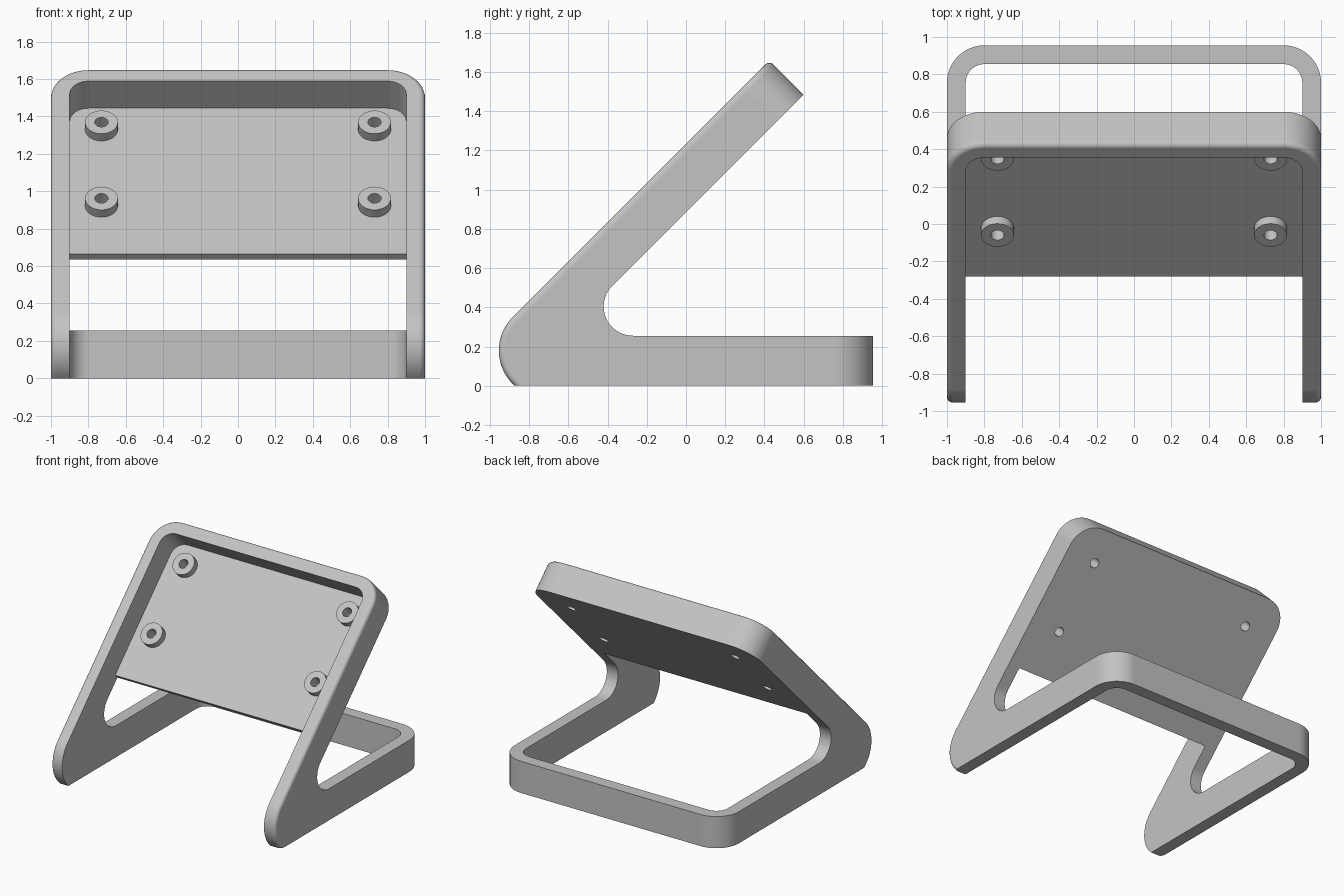
import bpy, bmesh
from math import pi, cos, sin, radians, sqrt
from mathutils import Matrix, Vector

if "Cube" in bpy.data.objects:
    bpy.data.objects.remove(bpy.data.objects["Cube"])

TILT = Matrix.Rotation(pi / 4, 4, 'X')   # local y runs up the slope, local z out of it
FLAT = Matrix.Identity(4)
WALL = 0.1

grey = bpy.data.materials.new("light_grey")
grey.use_nodes = True
grey.diffuse_color = (0.55, 0.55, 0.55, 1)
grey.node_tree.nodes["Principled BSDF"].inputs["Base Color"].default_value = grey.diffuse_color


def finish(name, bm):
    bmesh.ops.recalc_face_normals(bm, faces=bm.faces)
    mesh = bpy.data.meshes.new(name)
    bm.to_mesh(mesh)
    bm.free()
    mesh.materials.append(grey)
    obj = bpy.data.objects.new(name, mesh)
    bpy.context.collection.objects.link(obj)
    return obj


def extrude(bm, points, offset):
    face = bm.faces.new([bm.verts.new(p) for p in points])
    new = bmesh.ops.extrude_face_region(bm, geom=[face])["geom"]
    bmesh.ops.translate(bm, vec=offset, verts=[v for v in new if isinstance(v, bmesh.types.BMVert)])
    bmesh.ops.recalc_face_normals(bm, faces=bm.faces)


def arc(cy, cz, r, start, end, steps):
    angles = [radians(start + (end - start) * i / steps) for i in range(steps + 1)]
    return [(cy + r * cos(a), cz + r * sin(a)) for a in angles]


def block(name, half_width, y0, y1, z0, z1, matrix, radius=0):
    """Box whose two corners at the far y end are rounded by radius."""
    bm = bmesh.new()
    w = half_width
    extrude(bm, [(-w, y0, z0), (w, y0, z0), (w, y1, z0), (-w, y1, z0)], (0, 0, z1 - z0))
    if radius:
        corners = [e for e in bm.edges if all(abs(v.co.y - y1) < 1e-4 for v in e.verts)
                   and abs(e.verts[0].co.z - e.verts[1].co.z) > 1e-4]
        bmesh.ops.bevel(bm, geom=corners, offset=radius, segments=10, profile=0.5, affect='EDGES')
    bm.transform(matrix)
    return finish(name, bm)


def cylinder(name, x, s, radius, n0, n1):
    bm = bmesh.new()
    bmesh.ops.create_cone(bm, cap_ends=True, segments=48, radius1=radius, radius2=radius, depth=n1 - n0)
    bmesh.ops.translate(bm, vec=(x, s, (n0 + n1) / 2), verts=bm.verts)
    bm.transform(TILT)
    return finish(name, bm)


def apply_modifier(obj, mod):
    bpy.ops.object.select_all(action='DESELECT')
    obj.select_set(True)
    bpy.context.view_layer.objects.active = obj
    bpy.ops.object.modifier_apply(modifier=mod.name)


def cut(obj, cutter):
    mod = obj.modifiers.new("cut", 'BOOLEAN')
    mod.operation, mod.solver, mod.object = 'DIFFERENCE', 'EXACT', cutter
    apply_modifier(obj, mod)


def smooth(obj):
    bpy.ops.object.select_all(action='DESELECT')
    obj.select_set(True)
    bpy.context.view_layer.objects.active = obj
    bpy.ops.object.shade_smooth_by_angle(angle=radians(30))
    mod = obj.modifiers.new("even_shading", 'WEIGHTED_NORMAL')
    mod.keep_sharp = True
    apply_modifier(obj, mod)


# Slope distances: along the arm (s) and out of it (n)
ARM_END, BACK, PANEL_FACE, FRONT = 1.474, 0.626, 0.668, 0.873
PANEL_START = 0.272

# Body: V-shaped side profile extruded across the full width
tip_front = TILT @ Vector((0, ARM_END, FRONT))
tip_back = TILT @ Vector((0, ARM_END, BACK))
profile = [(0.955, 0), (0.955, 0.255)]
profile += arc(-0.271, 0.404, 0.149, 270, 135, 16)
profile += [tip_back.yz, tip_front.yz]
profile += arc(-0.715, 0.18, 0.24, 135, 228.6, 14)[:-1] + [(-0.874, 0)]
bm = bmesh.new()
extrude(bm, [(-1, y, z) for y, z in profile], (2, 0, 0))

# Large rounded corners at the arm end and at the back of the base
ends = []
for e in bm.edges:
    a, b = (v.co for v in e.verts)
    same_side = abs(a.x - b.x) < 1e-4
    at_base = all(abs(p.y - 0.955) < 1e-4 for p in (a, b))
    at_tip = all(abs((p.y + p.z) / sqrt(2) - ARM_END) < 1e-3 for p in (a, b))
    if same_side and (at_base or at_tip):
        ends.append(e)
bmesh.ops.bevel(bm, geom=ends, offset=0.2, segments=12, profile=0.5, affect='EDGES')

# Soft outer edge round the front of the arm
bm.normal_update()
rim = []
for e in bm.edges:
    ny = [f.normal.y < -0.3 for f in e.link_faces]
    if any(ny) and not all(ny) and not all(abs(v.co.z) < 1e-4 for v in e.verts):
        rim.append(e)
bmesh.ops.bevel(bm, geom=rim, offset=0.03, segments=4, profile=0.5, affect='EDGES')
body = finish("stand_frame_and_panel", bm)

# Hollow out base ring, tray above the panel, and the opening below the panel
inner = 1 - WALL
cutters = [
    block("base_cutter", inner, -1.5, 0.955 - WALL, -0.2, 0.45, FLAT, WALL),
    block("tray_cutter", inner, -0.5, ARM_END - WALL, PANEL_FACE, 1.5, TILT, WALL),
    block("opening_cutter", inner, -1.5, PANEL_START, -0.5, 1.5, TILT),
]
for c in cutters:
    cut(body, c)

# Four mounting bosses with holes through the panel
bosses = []
for level, s in (("lower", 0.638), ("upper", 1.214)):
    for side, x in (("left", 0.73), ("right", -0.73)):
        drill = cylinder("drill_cutter", x, s, 0.036, 0.4, 1.2)
        boss = cylinder(f"{level}_{side}_boss", x, s, 0.0875, PANEL_FACE, PANEL_FACE + 0.055)
        cut(boss, drill)
        cut(body, drill)
        cutters.append(drill)
        bosses.append(boss)

for c in cutters:
    bpy.data.objects.remove(c)
for obj in [body] + bosses:
    smooth(obj)
